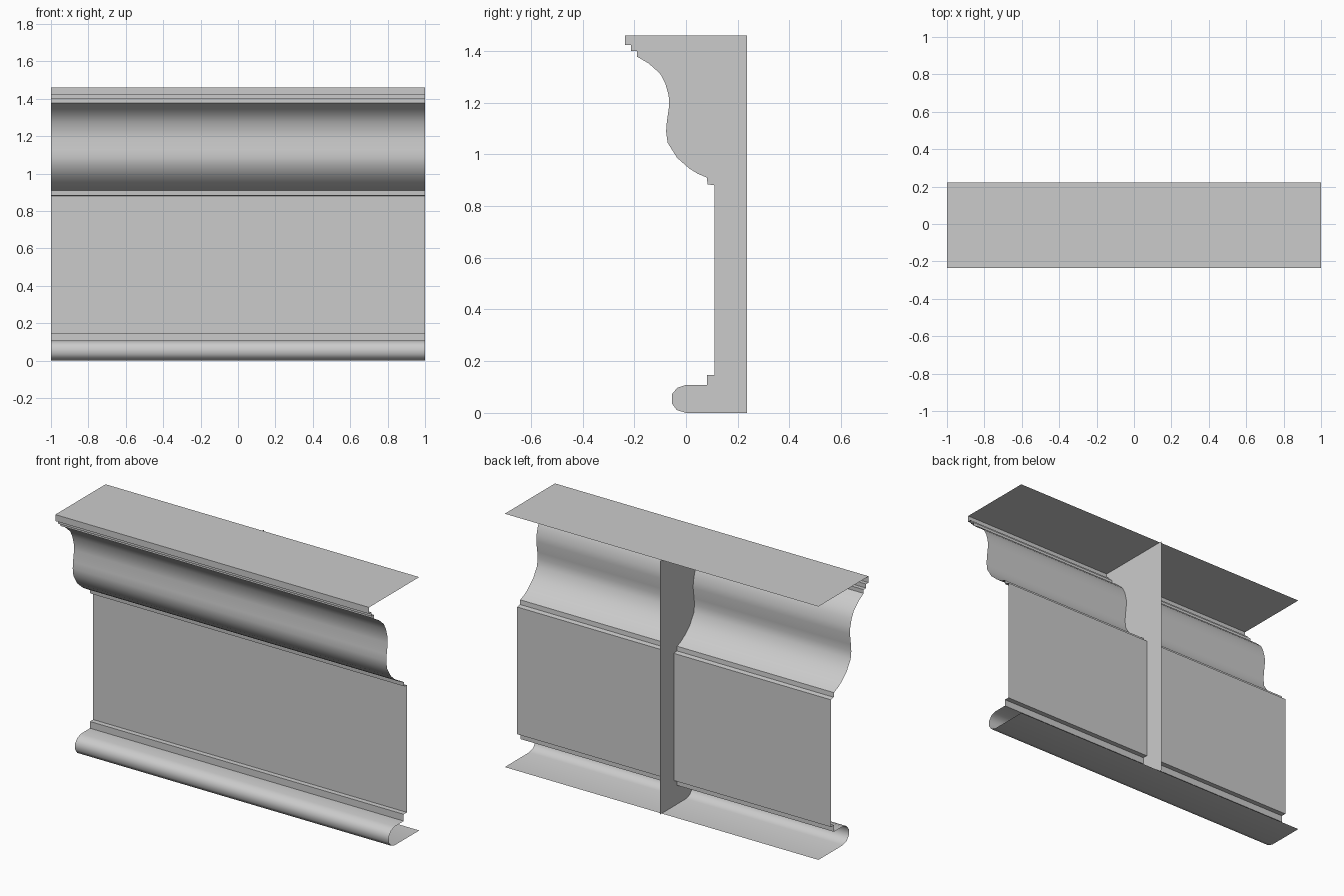
import bpy
import bmesh
from math import radians

default_cube = bpy.data.objects.get("Cube")
if default_cube:
    bpy.data.objects.remove(default_cube, do_unlink=True)

HALF_LENGTH = 1.0
SHELL_BACK = 0.222
DIVIDER_BACK = 0.235
TOP = 1.46

# One plain grey for every part
grey = bpy.data.materials.new("plain_grey")
grey.use_nodes = True
colour = (0.6, 0.6, 0.6, 1)
grey.diffuse_color = colour
grey.node_tree.nodes["Principled BSDF"].inputs["Base Color"].default_value = colour


def finish(name, bm):
    """Turn a bmesh into a named object with soft curves and crisp steps."""
    mesh = bpy.data.meshes.new(name)
    bm.to_mesh(mesh)
    bm.free()
    mesh.materials.append(grey)
    mesh.shade_smooth()
    mesh.set_sharp_from_angle(angle=radians(42))
    obj = bpy.data.objects.new(name, mesh)
    bpy.context.collection.objects.link(obj)
    return obj


def sweep(name, profile):
    """Stretch an open (y, z) profile along x, leaving back and ends open."""
    bm = bmesh.new()
    left, right = [
        [bm.verts.new((x, y, z)) for y, z in profile]
        for x in (HALF_LENGTH, -HALF_LENGTH)
    ]
    for i in range(len(profile) - 1):
        bm.faces.new((left[i], right[i], right[i + 1], left[i + 1]))
    return finish(name, bm)


# Profiles as (y, z), running from top to bottom
cap = [(SHELL_BACK, TOP), (-0.235, TOP), (-0.235, 1.423), (-0.213, 1.423),
       (-0.213, 1.4), (-0.19, 1.4), (-0.19, 1.378)]
crown_curve = [(-0.19, 1.378), (-0.145, 1.352), (-0.1, 1.312), (-0.08, 1.274),
               (-0.067, 1.228), (-0.065, 1.19), (-0.074, 1.127),
               (-0.077, 1.088), (-0.071, 1.045), (-0.035, 0.987),
               (0.013, 0.945), (0.045, 0.925), (0.081, 0.91)]
crown_lip = [(0.081, 0.91), (0.083, 0.884), (0.11, 0.88)]
panel = [(0.11, 0.88), (0.11, 0.147)]
base = [(0.11, 0.147), (0.081, 0.147), (0.081, 0.108), (0, 0.108),
        (-0.034, 0.097), (-0.054, 0.073), (-0.054, 0.036), (-0.036, 0.011),
        (0, 0), (SHELL_BACK, 0)]

parts = {
    "top_cap": cap,
    "crown_curve": crown_curve,
    "crown_lip": crown_lip,
    "flat_panel": panel,
    "base_moulding": base,
}
for part_name, part_profile in parts.items():
    sweep(part_name, part_profile)

# Thin divider in the middle, filling the whole section behind the shell
outline = [(DIVIDER_BACK, TOP)]
for part_profile in parts.values():
    outline += [p for p in part_profile if p not in outline and p[0] != SHELL_BACK]
outline.append((DIVIDER_BACK, 0))

bm = bmesh.new()
bm.faces.new([bm.verts.new((0, y, z)) for y, z in outline])
finish("middle_divider", bm)
